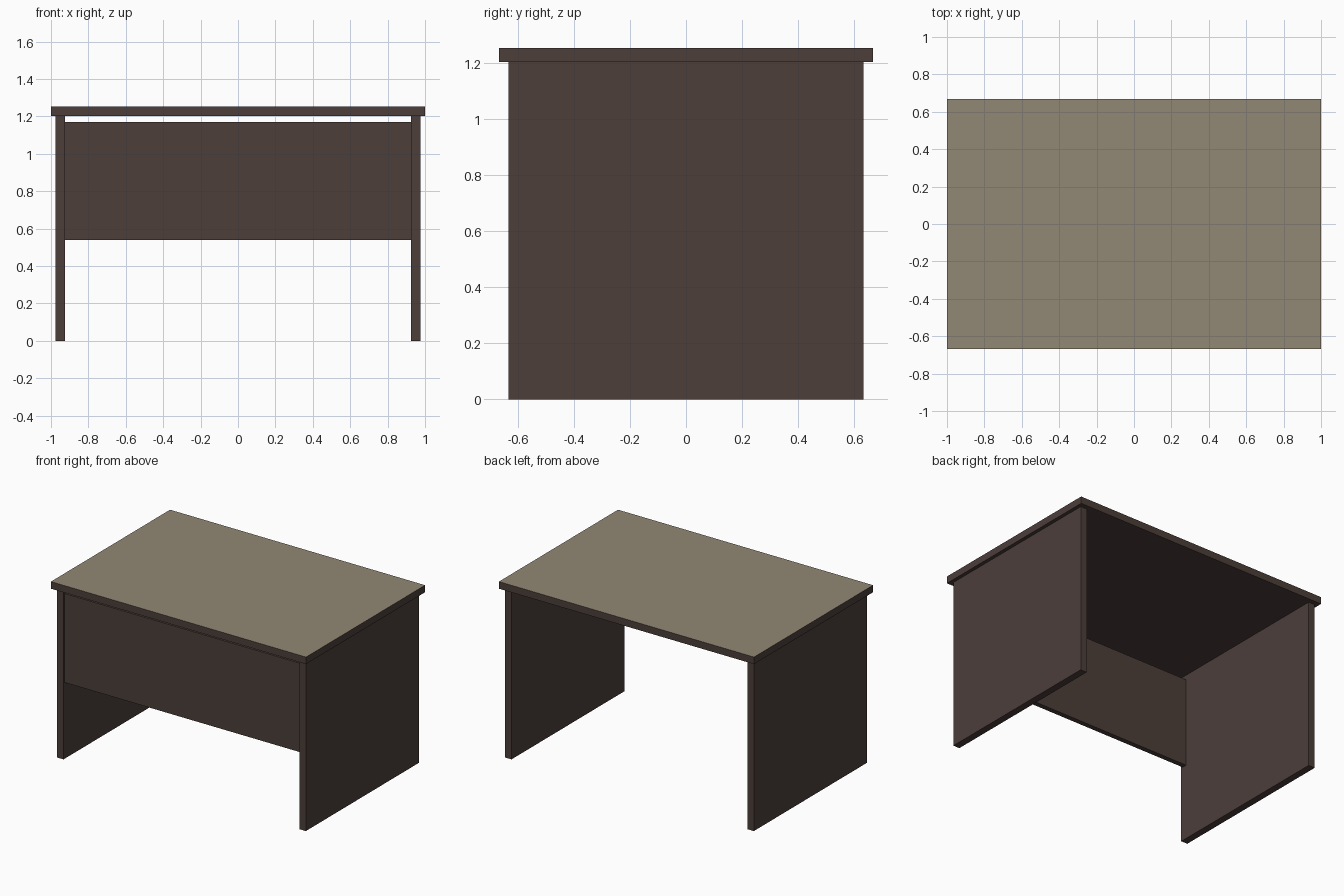
import bpy

if "Cube" in bpy.data.objects:
    bpy.data.objects.remove(bpy.data.objects["Cube"])


def material(name, rgb):
    m = bpy.data.materials.new(name)
    m.diffuse_color = (*rgb, 1.0)
    m.use_nodes = True
    m.node_tree.nodes["Principled BSDF"].inputs["Base Color"].default_value = m.diffuse_color
    return m


dark_wood = material("dark brown wood", (0.072, 0.049, 0.042))
top_surface = material("olive tan surface", (0.285, 0.242, 0.174))


def box(name, lo, hi, *mats):
    bpy.ops.mesh.primitive_cube_add(size=1, location=[(a + b) / 2 for a, b in zip(lo, hi)])
    ob = bpy.context.object
    ob.name = name
    ob.scale = [b - a for a, b in zip(lo, hi)]
    bpy.ops.object.transform_apply(location=False, rotation=False, scale=True)
    for m in mats:
        ob.data.materials.append(m)
    return ob


# Desk top: dark edges and underside, lighter upper face
desk_top = box("desk_top", (-1, -0.667, 1.203), (1, 0.667, 1.253), dark_wood, top_surface)
for face in desk_top.data.polygons:
    face.material_index = 1 if face.normal.z > 0.5 else 0

# Full-depth side panels serving as legs
for name, side in (("left_side_panel", -1), ("right_side_panel", 1)):
    x0, x1 = sorted((side * 0.925, side * 0.975))
    box(name, (x0, -0.633, 0), (x1, 0.633, 1.203), dark_wood)

# Modesty panel, slightly recessed at the front with a gap under the top
box("modesty_panel", (-0.925, -0.62, 0.54), (0.925, -0.585, 1.17), dark_wood)
